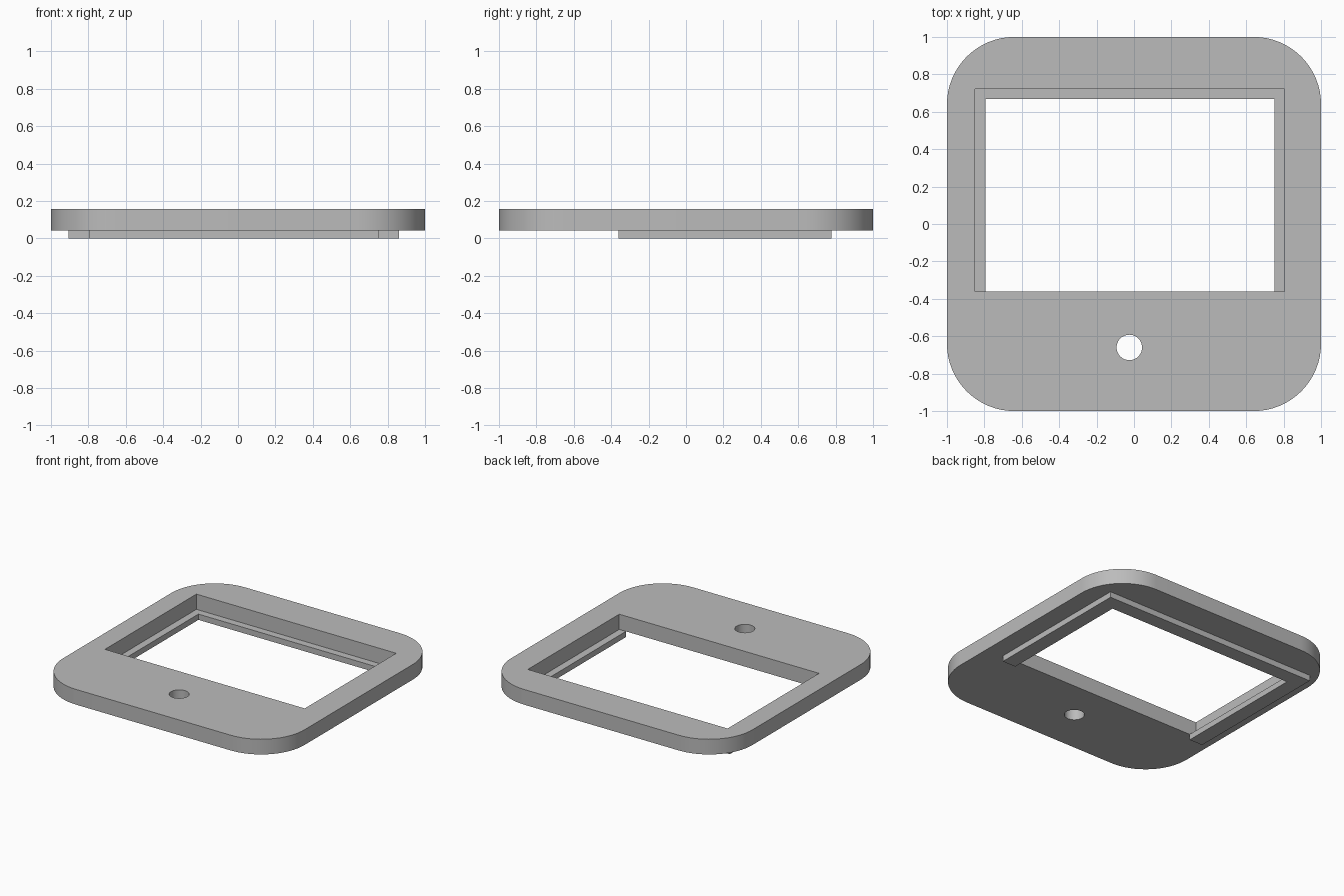
import bpy
import bmesh
from math import cos, sin, pi, radians

cube = bpy.data.objects.get("Cube")
if cube:
    bpy.data.objects.remove(cube, do_unlink=True)

grey = bpy.data.materials.new("plain grey")
grey.use_nodes = True
colour = (0.5, 0.5, 0.5, 1)
grey.diffuse_color = colour
grey.node_tree.nodes["Principled BSDF"].inputs["Base Color"].default_value = colour


def arc(cx, cy, r, start, sweep, steps):
    return [(cx + r * cos(start + sweep * i / steps),
             cy + r * sin(start + sweep * i / steps)) for i in range(steps + 1)]


def rounded_square(half, r, steps=16):
    c = half - r
    points = []
    for k, (sx, sy) in enumerate([(1, 1), (-1, 1), (-1, -1), (1, -1)]):
        points += arc(sx * c, sy * c, r, k * pi / 2, pi / 2, steps)
    return points


def rectangle(x0, x1, y0, y1):
    return [(x0, y0), (x1, y0), (x1, y1), (x0, y1)]


def slab(name, outlines, z0, z1):
    """Filled outline (inner outlines become holes) with straight walls."""
    curve = bpy.data.curves.new(name, "CURVE")
    curve.dimensions = "2D"
    curve.fill_mode = "BOTH"
    curve.extrude = (z1 - z0) / 2
    for outline in outlines:
        spline = curve.splines.new("POLY")
        spline.points.add(len(outline) - 1)
        for p, (x, y) in zip(spline.points, outline):
            p.co = (x, y, 0, 1)
        spline.use_cyclic_u = True
    obj = bpy.data.objects.new(name, curve)
    bpy.context.collection.objects.link(obj)
    bpy.ops.object.select_all(action="DESELECT")
    obj.select_set(True)
    bpy.context.view_layer.objects.active = obj
    bpy.ops.object.convert(target="MESH")
    obj = bpy.context.view_layer.objects.active
    mesh = obj.data
    # Weld the caps to the walls
    bm = bmesh.new()
    bm.from_mesh(mesh)
    bmesh.ops.remove_doubles(bm, verts=bm.verts, dist=0.0001)
    bmesh.ops.recalc_face_normals(bm, faces=bm.faces)
    bmesh.ops.translate(bm, verts=bm.verts, vec=(0, 0, (z0 + z1) / 2))
    bm.to_mesh(mesh)
    bm.free()
    mesh.materials.clear()
    mesh.materials.append(grey)
    bpy.ops.object.shade_smooth_by_angle(angle=radians(30))
    return obj


# Edges of the window, and the ledge overlap on either side of it
left, right, bottom, top = -0.85, 0.805, -0.36, 0.722
lip = 0.055
ledge_z = 0.043

# Face plate with window and round button hole
button_hole = arc(-0.025, -0.66, 0.068, 0, 2 * pi, 40)[:-1]
slab("face_plate",
     [rounded_square(1, 0.36), rectangle(left, right, bottom, top), button_hole],
     ledge_z, 0.157)

# U-shaped ledge under the window, open at the front
x0, x1, y1 = left - lip, right + lip, top + lip
u0, u1, v1 = left + lip, right - lip, top - lip
slab("window_ledge",
     [[(x0, bottom), (u0, bottom), (u0, v1), (u1, v1),
       (u1, bottom), (x1, bottom), (x1, y1), (x0, y1)]],
     0, ledge_z)
